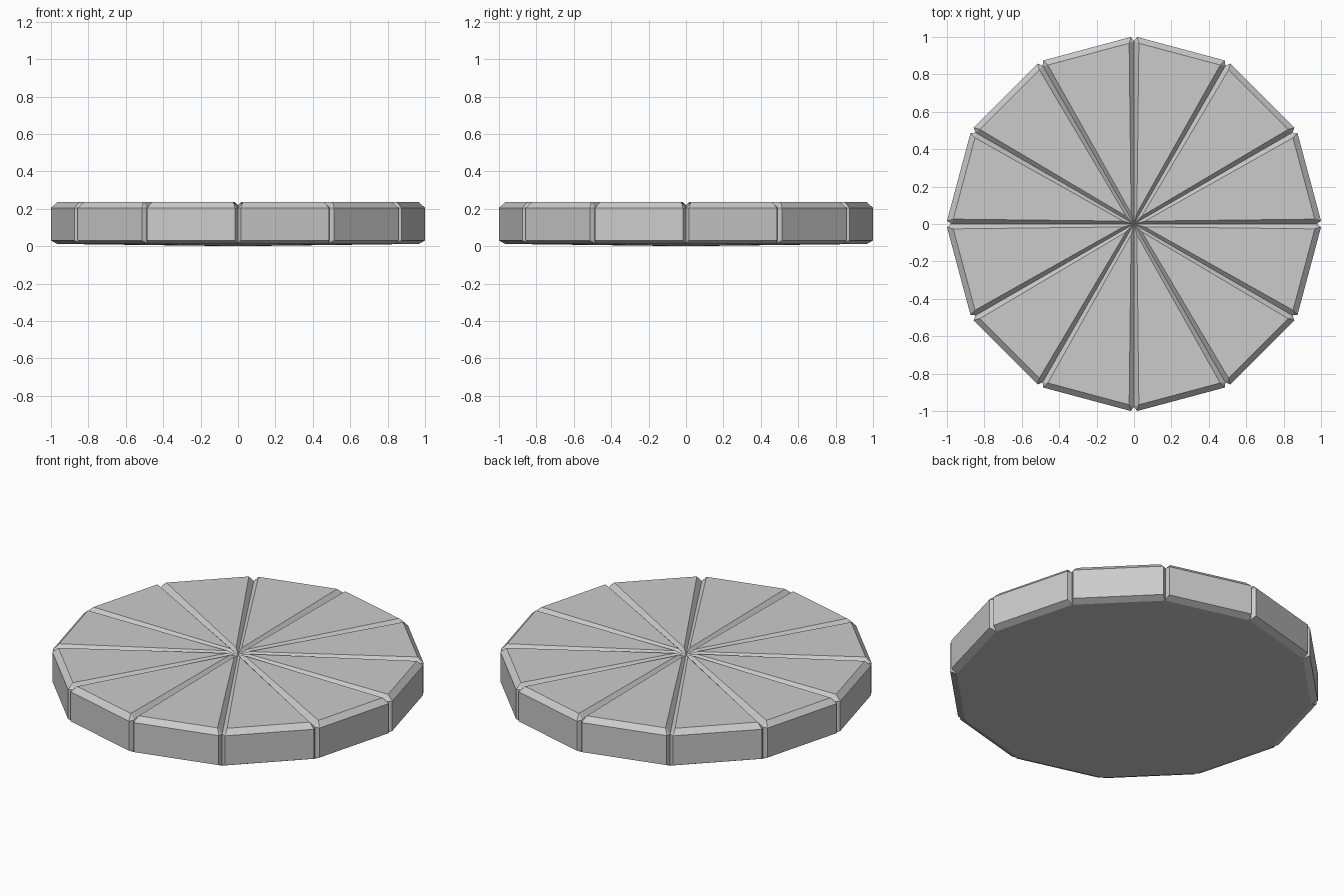
import bpy, bmesh
from math import sin, cos, radians
from mathutils import Matrix, Vector

if "Cube" in bpy.data.objects:
    bpy.data.objects.remove(bpy.data.objects["Cube"])

SIDES = 12
R = 1.0044                      # nominal corner radius
HALF = radians(180 / SIDES)
Z_TOP, Z_RIM, Z_LOW, Z_UNDER = 0.235, 0.205, 0.03, 0.012

bm = bmesh.new()


def edge_point(t, inset, z):
    """Point a distance t along the rim edge from the corner, moved inwards by inset."""
    return Vector((R - t * sin(HALF) - inset * cos(HALF),
                   t * cos(HALF) - inset * sin(HALF), z))


def mirrored(p):
    """Reflect a point across the middle line of the wedge."""
    c, s = cos(2 * HALF), sin(2 * HALF)
    return Vector((c * p.x + s * p.y, s * p.x - c * p.y, p.z))


# Points on one half of a wedge; the other half is mirrored
half = {
    "valley": Vector((0.977, 0, Z_RIM)),
    "valley_low": Vector((0.977, 0, Z_LOW)),
    "panel": edge_point(0.035, 0.03, Z_TOP),
    "rim": edge_point(0.017, 0, Z_RIM),
    "rim_low": edge_point(0.017, 0, Z_LOW),
    "under": Vector((0.966, 0, Z_UNDER)),
}
hub = Vector((0, 0, 0.22))
base = Vector((0, 0, 0))
tip = Vector((0.06 * cos(HALF), 0.06 * sin(HALF), Z_TOP))
a = half
b = {k: mirrored(p) for k, p in half.items()}

# Panel, top bevel, outer wall, lower bevel, underside
faces = [
    [tip, a["panel"], b["panel"]],
    [a["panel"], a["rim"], b["rim"], b["panel"]],
    [a["rim"], a["rim_low"], b["rim_low"], b["rim"]],
    [a["rim_low"], a["under"], b["under"], b["rim_low"]],
    [base, b["under"], a["under"]],
]
# Groove slopes on the top and on the rim, both sides
for s in (a, b):
    faces += [
        [hub, s["valley"], s["panel"], tip],
        [s["panel"], s["valley"], s["rim"]],
        [s["valley"], s["valley_low"], s["rim_low"], s["rim"]],
        [s["valley_low"], s["under"], s["rim_low"]],
    ]

# Repeat the wedge around the centre and weld
for i in range(SIDES):
    turn = Matrix.Rotation(i * 2 * HALF, 4, 'Z')
    for f in faces:
        bm.faces.new([bm.verts.new(turn @ p) for p in f])
bmesh.ops.remove_doubles(bm, verts=bm.verts, dist=0.0005)
bmesh.ops.recalc_face_normals(bm, faces=bm.faces)

mesh = bpy.data.meshes.new("segmented_disc")
bm.to_mesh(mesh)
bm.free()
bpy.context.collection.objects.link(bpy.data.objects.new("segmented_disc", mesh))
